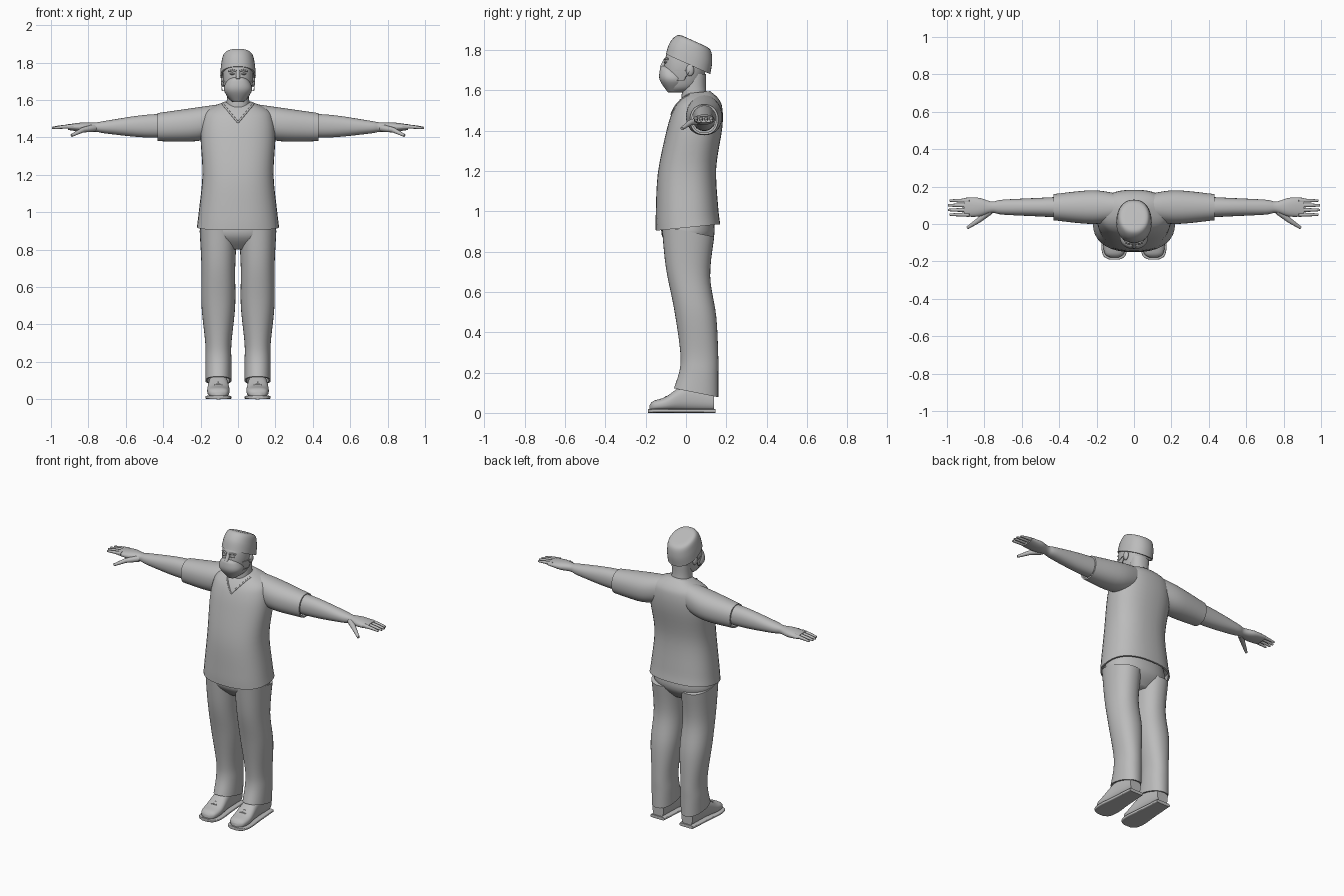
import bpy, bmesh, math
from mathutils import Vector

cube = bpy.data.objects.get("Cube")
if cube:
    bpy.data.objects.remove(cube, do_unlink=True)

GREY = (0.5, 0.5, 0.5, 1)
mat = bpy.data.materials.new("plain grey")
mat.use_nodes = True
mat.diffuse_color = GREY
mat.node_tree.nodes["Principled BSDF"].inputs["Base Color"].default_value = GREY


def finish(obj, mirror):
    obj.data.materials.append(mat)
    if mirror:
        modifier = obj.modifiers.new("mirror", 'MIRROR')
        modifier.use_mirror_merge = False
    return obj


def link(name, data):
    obj = bpy.data.objects.new(name, data)
    bpy.context.collection.objects.link(obj)
    return obj


def shade(obj):
    bpy.ops.object.select_all(action='DESELECT')
    obj.select_set(True)
    bpy.context.view_layer.objects.active = obj
    bpy.ops.object.shade_smooth_by_angle(angle=math.radians(50))


def smooth_rows(rows, steps=5):
    """Catmull-Rom interpolation between cross-sections."""
    out = []
    for i in range(len(rows) - 1):
        quad = rows[max(i - 1, 0)], rows[i], rows[i + 1], rows[min(i + 2, len(rows) - 1)]
        for step in range(steps):
            t = step / steps
            out.append([b + t / 2 * (c - a + t * (2*a - 5*b + 4*c - d + t * (3*(b - c) + d - a)))
                        for a, b, c, d in zip(*quad)])
    return out + [list(rows[-1])]


def loft(name, axis, rows, middle=0, power=2.2, slope=0, hem=0, mirror=False, sides=36):
    """Skin over sections (position, half width, low, high); hem folds the last edge inward."""
    rows = smooth_rows(rows)
    if hem:
        position, half, low, high = rows[-1]
        inward = math.copysign(hem, rows[0][0] - position)
        fold = (half - .01, low + .01, high - .01)
        rows += [(position, *fold), (position + inward, *fold)]
    bm = bmesh.new()
    rings = []
    for position, half, low, high in rows:
        ring = []
        for k in range(sides):
            angle = math.tau * k / sides
            c, s = (math.copysign(abs(v) ** (2 / power), v)
                    for v in (math.cos(angle), math.sin(angle)))
            across = middle + c * half
            depth = s * (high - low) / 2
            along = position + slope * depth
            depth += (low + high) / 2
            place = {'X': (along, across, depth), 'Y': (across, along, depth),
                     'Z': (across, depth, along)}
            ring.append(bm.verts.new(place[axis]))
        rings.append(ring)
    for ring, following in zip(rings, rings[1:]):
        for k in range(sides):
            j = (k + 1) % sides
            bm.faces.new((ring[k], ring[j], following[j], following[k]))
    bm.faces.new(rings[0])
    bm.faces.new(rings[-1])
    bmesh.ops.recalc_face_normals(bm, faces=bm.faces)
    mesh = bpy.data.meshes.new(name)
    bm.to_mesh(mesh)
    bm.free()
    obj = link(name, mesh)
    shade(obj)
    return finish(obj, mirror)


def cord(name, points, radius, taper=1, mirror=False):
    """Round tube through points, narrowing to the taper fraction."""
    curve = bpy.data.curves.new(name, 'CURVE')
    curve.dimensions = '3D'
    curve.bevel_depth = radius
    curve.use_fill_caps = True
    spline = curve.splines.new('POLY')
    spline.points.add(len(points) - 1)
    for k, (point, co) in enumerate(zip(spline.points, points)):
        point.co = (*co, 1)
        point.radius = 1 + (taper - 1) * k / (len(points) - 1)
    return finish(link(name, curve), mirror)


def ball(name, place, size):
    bpy.ops.mesh.primitive_uv_sphere_add(segments=16, ring_count=10, radius=1, location=place)
    obj = bpy.context.object
    obj.name = name
    obj.scale = size
    bpy.ops.object.transform_apply(location=True, rotation=True, scale=True)
    shade(obj)
    finish(obj, True)


# Tunic body, collar down to hem
tunic = loft("tunic", 'Z', [
    (1.59, .07, 0, .12), (1.55, .16, -.04, .16), (1.5, .19, -.07, .18), (1.4, .2, -.1, .18),
    (1.2, .19, -.14, .15), (1, .21, -.15, .16), (.92, .22, -.15, .17)],
    power=2.4, slope=.1, hem=.04)

# Sleeves, bare arms and hands
loft("sleeve", 'X', [(.08, .07, 1.42, 1.58), (.22, .09, 1.38, 1.56), (.43, .07, 1.38, 1.53)],
     middle=.09, hem=.06, mirror=True)
loft("arm", 'X', [
    (.3, .06, 1.4, 1.53), (.5, .05, 1.4, 1.52), (.7, .04, 1.42, 1.49), (.76, .03, 1.43, 1.48),
    (.83, .05, 1.43, 1.48), (.91, .05, 1.44, 1.47)], middle=.09, mirror=True)

# Fingers and thumb
for k, finger in enumerate(("index", "middle", "ring", "little")):
    y = .05 + .025 * k
    tip = 1 - .01 * abs(k - 1.5)
    cord(finger + "_finger", [(.88, y, 1.46), (tip - .04, y, 1.455), (tip, y, 1.45)],
         .012, taper=.5, mirror=True)
cord("thumb", [(.77, .07, 1.45), (.83, .02, 1.44), (.89, -.02, 1.41)], .02, taper=.4, mirror=True)

# Trousers: hips joined to two legs
loft("trouser_hips", 'Z', [(1, .18, -.11, .13), (.88, .2, -.12, .14), (.8, .1, -.05, .08)])
loft("trouser_leg", 'Z', [
    (.9, .1, -.12, .14), (.7, .09, -.1, .12), (.5, .09, -.06, .15), (.3, .07, -.03, .16),
    (.2, .07, -.03, .16), (.1, .07, -.06, .16)],
    middle=.105, slope=-.2, hem=.03, mirror=True)

# Shoes with soles that follow the upper's outline
upper = [(-.18, .02, .01, .04), (-.16, .05, .01, .06), (-.1, .06, .01, .08),
         (0, .05, .01, .14), (.14, .04, .01, .12)]
loft("shoe_upper", 'Y', upper, middle=.105, power=2.5, mirror=True)
loft("shoe_sole", 'Y', [(y * 1.05, half + .01, 0, .02) for y, half, low, high in upper],
     middle=.105, power=5, mirror=True)
for k in range(4):
    y, z = -.1 + .02 * k, .08 + .01 * k
    cord("shoe_lace", [(.105 + dx, y, z - 8 * dx * dx) for dx in (-.03, -.015, 0, .015, .03)],
         .004, mirror=True)

# Neck and head
loft("neck", 'Z', [(1.5, .07, -.02, .12), (1.6, .06, -.02, .1), (1.68, .06, 0, .1)])
loft("head", 'Z', [
    (1.59, .03, -.08, 0), (1.62, .06, -.1, .06), (1.7, .08, -.11, .1), (1.77, .08, -.1, .11),
    (1.81, .07, -.07, .1)])
cord("nose", [(0, -.1, 1.75), (0, -.12, 1.71)], .012)
ball("ear", (.08, .02, 1.7), (.012, .02, .03))
ball("eye", (.03, -.1, 1.74), (.015, .01, .006))
cord("eyebrow", [(.01, -.105, 1.755), (.03, -.1, 1.76), (.05, -.09, 1.755)], .005, mirror=True)

# Face mask with ear straps
loft("face_mask", 'Z', [
    (1.72, .03, -.12, -.06), (1.7, .06, -.13, -.03), (1.65, .075, -.13, 0), (1.59, .03, -.09, -.03)])
for z in (1.7, 1.65):
    cord("mask_strap", [(.07, -.06, z), (.085, -.01, z), (.09, .02, 1.7)], .002, mirror=True)

# Surgical cap, tipped backwards
loft("cap", 'Z', [
    (1.845, .03, .01, .07), (1.838, .075, -.04, .12), (1.79, .09, -.08, .13), (1.73, .095, -.1, .12)],
    slope=-.45, hem=.02)

# V-shaped neckline trim laid on the tunic front
bpy.context.view_layer.update()
trim = []
for k in range(9):
    x = .01 * k
    hit, spot, *rest = tunic.ray_cast(Vector((x, -1, 1.48 + 1.2 * x)), Vector((0, 1, 0)))
    if hit:
        trim.append(spot)
cord("neckline_trim", trim, .005, mirror=True)
